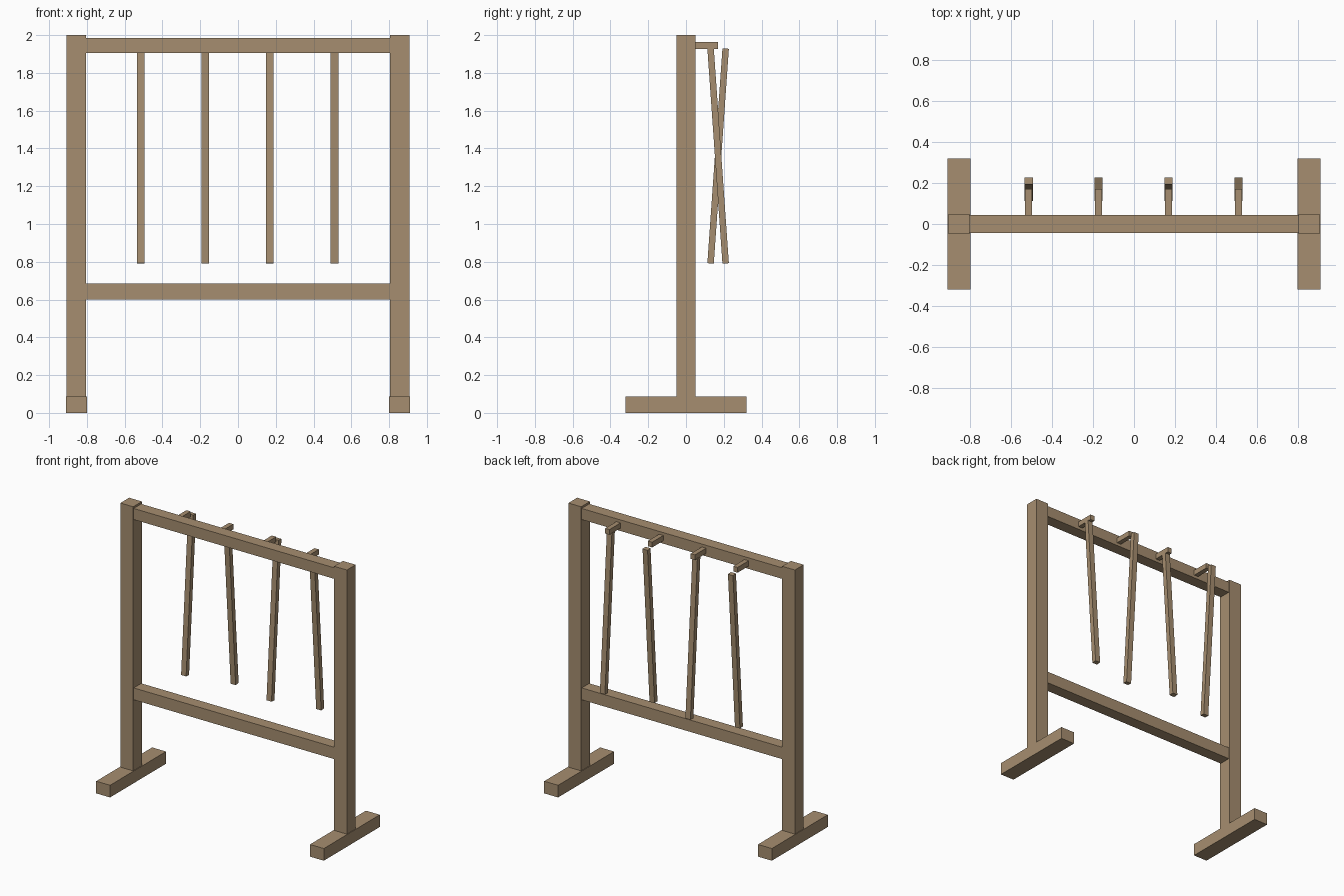
import bpy
import math

default = bpy.data.objects.get("Cube")
if default:
    bpy.data.objects.remove(default, do_unlink=True)

wood = bpy.data.materials.new("tan_wood")
wood.use_nodes = True
colour = (0.38, 0.27, 0.16, 1)
wood.diffuse_color = colour
wood.node_tree.nodes["Principled BSDF"].inputs["Base Color"].default_value = colour


def beam(name, centre, size, tilt=0.0):
    """Square-cut timber, optionally tilted about x."""
    bpy.ops.mesh.primitive_cube_add(size=1, location=centre, rotation=(tilt, 0, 0))
    ob = bpy.context.object
    ob.name = name
    ob.scale = size
    ob.data.materials.append(wood)
    return ob


# Feet and posts
for side, s in (("right", -1), ("left", 1)):
    beam(f"{side}_foot", (s * 0.856, 0, 0.044), (0.111, 0.64, 0.088))
    beam(f"{side}_post", (s * 0.856, 0, 1.044), (0.102, 0.1, 1.912))

# Cross rails
beam("top_rail", (0, 0, 1.945), (1.62, 0.086, 0.08))
beam("lower_rail", (0, 0, 0.643), (1.62, 0.086, 0.086))

# Pegs with hanging sticks that lean alternately back and forward
lean = math.atan2(0.08, 1.14)
for i, x in enumerate((-0.515, -0.174, 0.169, 0.511)):
    beam(f"peg_{i + 1}", (x, 0.105, 1.945), (0.034, 0.13, 0.038))
    tilt = -lean if i % 2 == 0 else lean
    beam(f"hanging_stick_{i + 1}", (x, 0.17, 1.36), (0.04, 0.034, 1.14), tilt)
